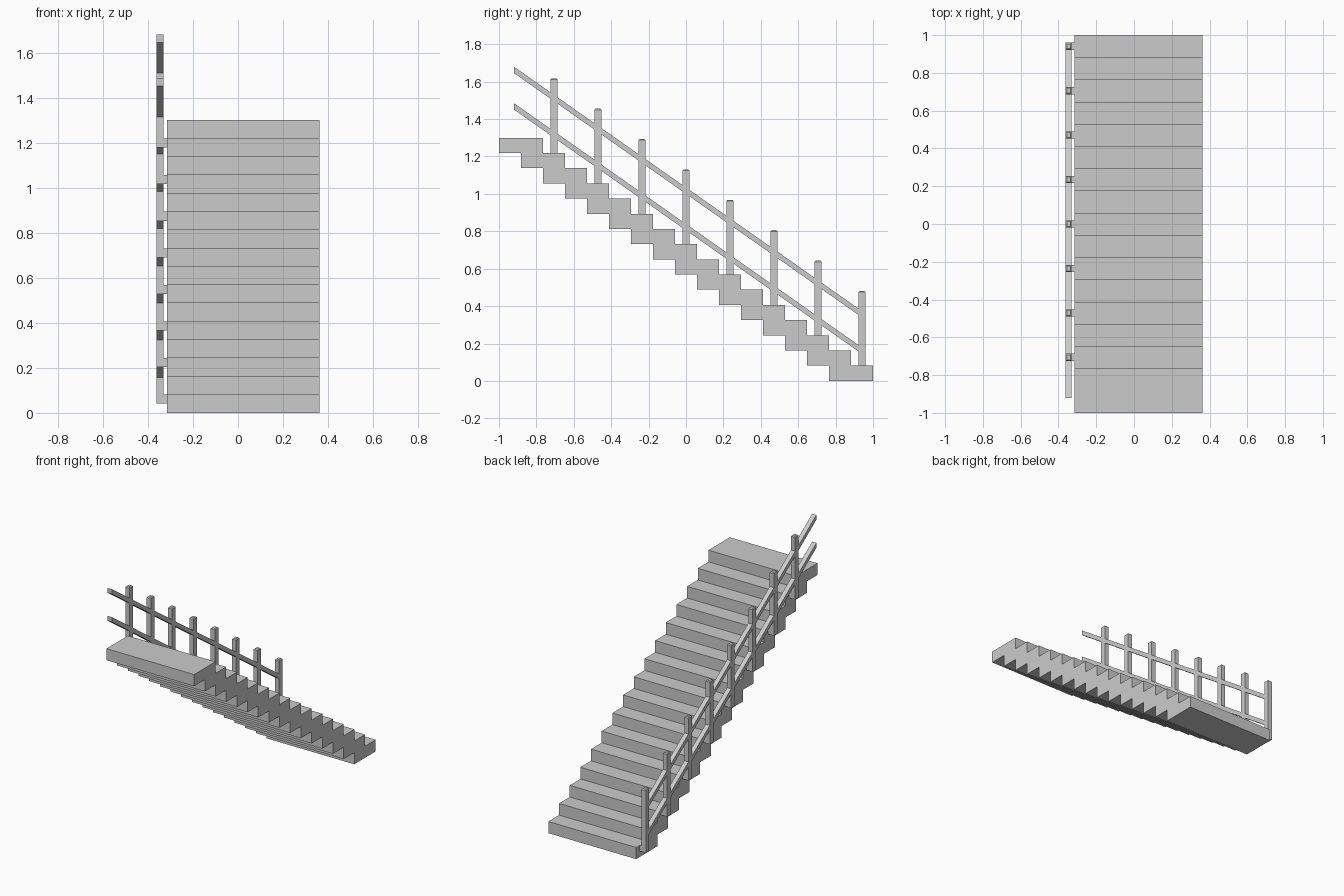
import bpy, bmesh

if "Cube" in bpy.data.objects:
    bpy.data.objects.remove(bpy.data.objects["Cube"])

STEPS = 16
RUN, RISE = 2 / 17, 1.3 / 16
RAIL_X0, RAIL_X1 = -0.362, -0.33
STEP_X0, STEP_X1 = -0.315, 0.362


def finish(name, bm):
    bmesh.ops.recalc_face_normals(bm, faces=bm.faces)
    mesh = bpy.data.meshes.new(name)
    bm.to_mesh(mesh)
    bm.free()
    obj = bpy.data.objects.new(name, mesh)
    bpy.context.collection.objects.link(obj)
    return obj


def prism(name, profile, x0, x1, chamfer_top=0):
    """Extrude a (y, z) profile along x, optionally chamfering the top rim."""
    bm = bmesh.new()
    face = bm.faces.new([bm.verts.new((x0, y, z)) for y, z in profile])
    ext = bmesh.ops.extrude_face_region(bm, geom=[face])
    moved = [g for g in ext["geom"] if isinstance(g, bmesh.types.BMVert)]
    bmesh.ops.translate(bm, verts=moved, vec=(x1 - x0, 0, 0))
    if chamfer_top:
        top = max(v.co.z for v in bm.verts) - 1e-5
        rim = [e for e in bm.edges if all(v.co.z > top for v in e.verts)]
        bmesh.ops.bevel(bm, geom=rim, offset=chamfer_top, segments=1,
                        profile=0.5, affect='EDGES')
    return finish(name, bm)


def rect(y0, y1, z0, z1):
    return [(y0, z0), (y1, z0), (y1, z1), (y0, z1)]


# Overlapping slab steps, each two treads deep
for i in range(STEPS):
    back = 1 - i * RUN
    prism(f"step_{i + 1}", rect(back - 2 * RUN, back, i * RISE, (i + 1) * RISE),
          STEP_X0, STEP_X1)

# Posts on every second step, with a bracket joining each to its step
for i in range(8):
    y = 1 - RUN / 2 - 2 * i * RUN
    z = (2 * i + 0.5) * RISE
    prism(f"post_{i + 1}", rect(y - 0.019, y + 0.019, z, z + 0.44),
          RAIL_X0, RAIL_X1, 0.006)
    prism(f"post_bracket_{i + 1}", rect(y - 0.019, y + 0.019, z, z + RISE / 2),
          RAIL_X1, STEP_X0)

# Two sloping rails with plumb-cut ends
for name, z_top in (("upper_rail", 1.68), ("lower_rail", 1.485)):
    y0, y1, t = -0.92, 0.935, 0.034
    z_low = z_top - 0.702 * (y1 - y0)
    prism(name, [(y0, z_top), (y0, z_top - t), (y1, z_low - t), (y1, z_low)],
          RAIL_X0, RAIL_X1)
